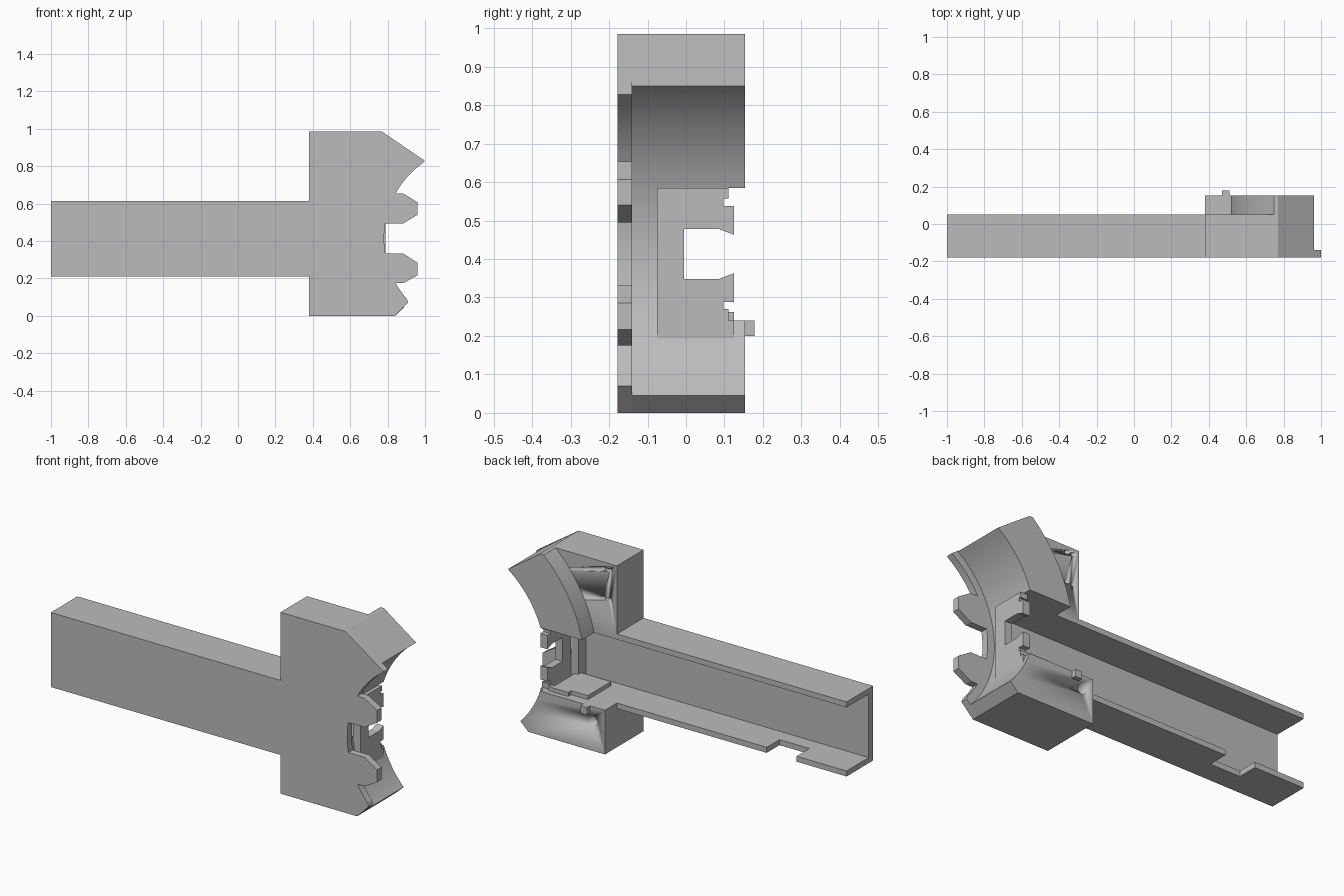
import bpy, math
from mathutils import Matrix, Vector

cube = bpy.data.objects.get("Cube")
if cube:
    bpy.data.objects.remove(cube, do_unlink=True)

grey = bpy.data.materials.new("plain_grey")
grey.use_nodes = True
COLOUR = (0.5, 0.5, 0.5, 1)
grey.diffuse_color = COLOUR
grey.node_tree.nodes["Principled BSDF"].inputs["Base Color"].default_value = COLOUR

FRONT, INNER, RIM, BACK = -0.178, -0.14, 0.05, 0.153
CX, CZ = 1.275, 0.415          # centre of the concave cradle
R_PLATE, R_BODY, R_BAND = 0.494, 0.535, 0.776


def prism(name, pts, lo, hi, axis="y"):
    """Extrude a closed profile along one axis; profile is (x,z), (y,z) or (x,y)."""
    place = {"y": lambda a, b, d: (a, d, b),
             "x": lambda a, b, d: (d, a, b),
             "z": lambda a, b, d: (a, b, d)}[axis]
    n = len(pts)
    verts = [place(a, b, d) for d in (lo, hi) for a, b in pts]
    faces = [list(range(n)), list(range(n, 2 * n))]
    faces += [[i, (i + 1) % n, n + (i + 1) % n, n + i] for i in range(n)]
    mesh = bpy.data.meshes.new(name)
    mesh.from_pydata(verts, [], faces)
    mesh.materials.append(grey)
    obj = bpy.data.objects.new(name, mesh)
    bpy.context.collection.objects.link(obj)
    bpy.ops.object.select_all(action="DESELECT")
    obj.select_set(True)
    bpy.context.view_layer.objects.active = obj
    bpy.ops.object.mode_set(mode="EDIT")
    bpy.ops.mesh.select_all(action="SELECT")
    bpy.ops.mesh.normals_make_consistent(inside=False)
    bpy.ops.object.mode_set(mode="OBJECT")
    bpy.ops.object.shade_smooth_by_angle(angle=math.radians(20))
    return obj


def box(name, x, y, z):
    return prism(name, [(x[0], z[0]), (x[1], z[0]), (x[1], z[1]), (x[0], z[1])], *y)


def arc(r, z0, z1, n=16):
    """Points on the left side of the cradle circle between two heights."""
    a0, a1 = (math.asin((z - CZ) / r) for z in (z0, z1))
    steps = [a0 + (a1 - a0) * i / n for i in range(n + 1)]
    return [(CX - r * math.cos(a), CZ + r * math.sin(a)) for a in steps]


def drill(target, x, z, r, y0, y1):
    ring = [(x + r * math.cos(t * math.tau / 20), z + r * math.sin(t * math.tau / 20))
            for t in range(20)]
    cutter = prism("hole_cutter", ring, y0, y1)
    cutter.hide_render = True
    cutter.hide_set(True)
    mod = target.modifiers.new("hole", "BOOLEAN")
    mod.operation = "DIFFERENCE"
    mod.solver = "EXACT"
    mod.object = cutter


# Front plate with handle, teeth and cradle edge
outline = [(-1, 0.21), (0.38, 0.21), (0.38, 0), (0.84, 0), (0.91, 0.07)]
outline += arc(R_PLATE, 0.09, 0.175, 6)
outline += [(0.885, 0.175), (0.96, 0.217), (0.96, 0.285), (0.885, 0.332)]
outline += arc(R_PLATE, 0.332, 0.495, 8)
outline += [(0.885, 0.495), (0.96, 0.54), (0.96, 0.607), (0.885, 0.653)]
outline += arc(R_PLATE, 0.653, 0.815, 10)
outline += [(1.0, 0.828), (0.77, 0.985), (0.38, 0.985), (0.38, 0.615), (-1, 0.615)]
prism("front_plate", outline, FRONT, INNER)

# Handle channel walls, the lower one notched
box("handle_upper_wall", (-1, 0.38), (INNER, RIM), (0.585, 0.615))
notched = [(-1, INNER), (0.38, INNER), (0.38, RIM), (-0.52, RIM),
           (-0.52, -0.06), (-0.7, -0.06), (-0.7, RIM), (-1, RIM)]
prism("handle_lower_wall", notched, 0.21, 0.24, "z")

# Upper head block and the curved band behind it
cradle_top = arc(R_BODY, 0.585, 0.85)
upper = prism("upper_block", [(0.38, 0.585)] + cradle_top + [(0.77, 0.985), (0.38, 0.985)],
              INNER, RIM)
prism("curved_band", cradle_top + [(0.77, 0.985)] + arc(R_BAND, 0.985, 0.585, 24),
      RIM, BACK)
for hx in (0.42, 0.46):
    for hz in (0.79, 0.95):
        drill(upper, hx, hz, 0.01, 0.0, 0.1)

# Lower head block with blind hole and locating knob
lower = prism("lower_block", [(0.38, 0), (0.84, 0)] + arc(R_BODY, 0.045, 0.24)
              + [(0.38, 0.24)], INNER, BACK)
drill(lower, 0.45, 0.165, 0.027, 0.1, 0.2)
box("locating_knob", (0.47, 0.51), (0.14, 0.178), (0.2, 0.24))

# Web behind the front plate, between the two blocks
prism("cradle_web", [(0.7, 0.24)] + arc(R_BODY, 0.24, 0.585) + [(0.7, 0.585)],
      INNER, -0.075)

# End wall with slot and snap tabs
wall = [(-0.075, 0.13), (0.125, 0.13), (0.125, 0.24), (0.11, 0.24), (0.11, 0.27),
        (0.098, 0.27), (0.098, 0.288), (0.125, 0.288), (0.125, 0.363), (0.085, 0.348),
        (-0.005, 0.348), (-0.005, 0.478), (0.085, 0.478), (0.125, 0.463),
        (0.125, 0.538), (0.098, 0.538), (0.098, 0.557), (0.11, 0.557),
        (0.11, 0.585), (-0.075, 0.585)]
prism("end_wall", wall, 0.745, 0.788, "x")

# Ledge and latch inside the head
box("inner_ledge", (0.52, 0.72), (-0.1, 0.1), (0.23, 0.262))
box("latch", (0.62, 0.74), (0.1, 0.125), (0.23, 0.262))
